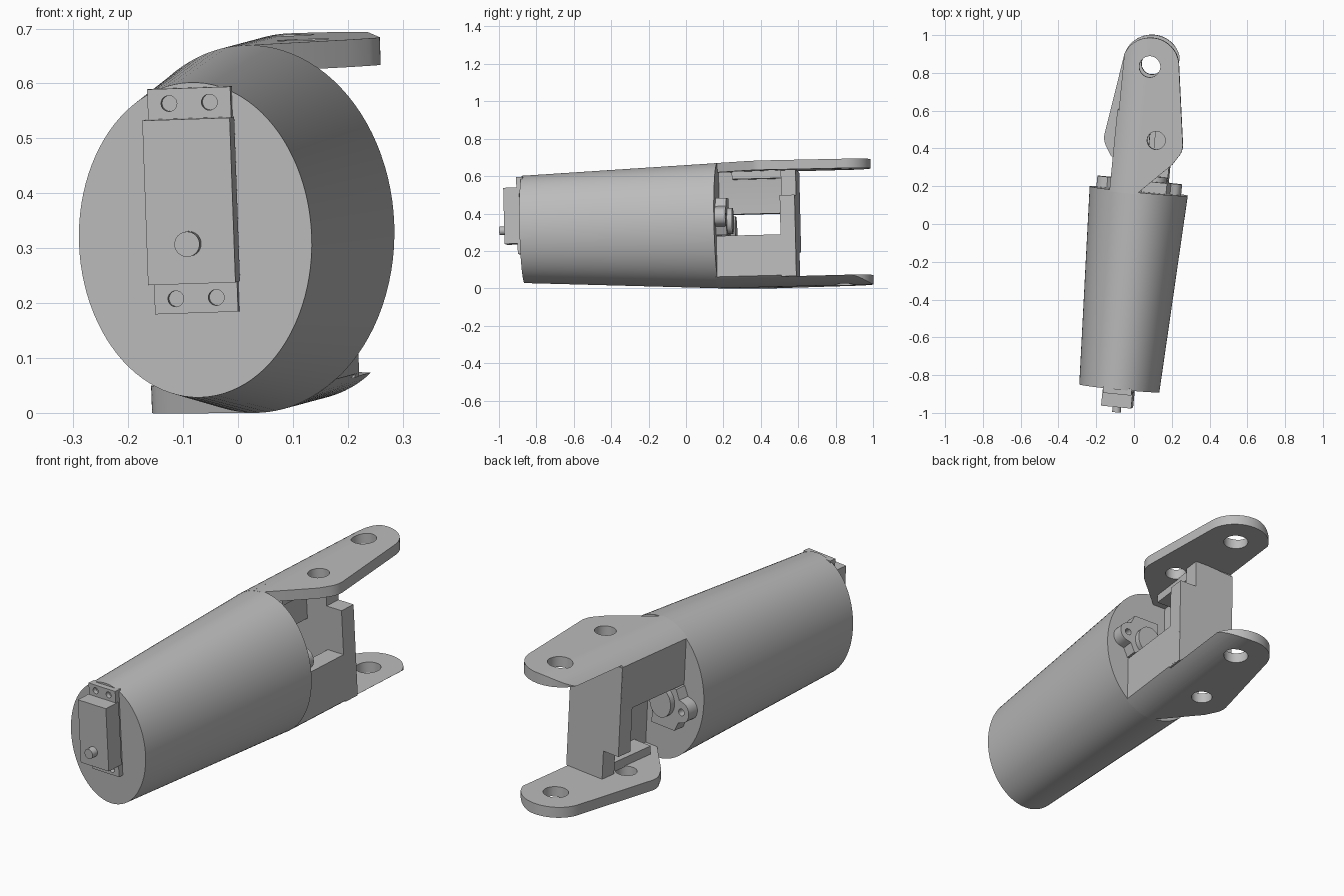
import bpy, bmesh, math
from math import cos, sin, radians, pi
from mathutils import Matrix, Vector

cube = bpy.data.objects.get("Cube")
if cube:
    bpy.data.objects.remove(cube, do_unlink=True)

grey = bpy.data.materials.new("plain grey")
grey.use_nodes = True
grey.diffuse_color = (0.5, 0.5, 0.5, 1)
grey.node_tree.nodes["Principled BSDF"].inputs["Base Color"].default_value = (0.5, 0.5, 0.5, 1)

# Limb frame: x across, y along the limb, z up, origin at the sleeve's wide end
FRAME = (Matrix.Translation((0.025, 0.175, 0.335)) @ Matrix.Rotation(radians(-5.6), 4, 'Z')
         @ Matrix.Rotation(radians(1.5), 4, 'X') @ Matrix.Rotation(radians(-1.9), 4, 'Y'))
HALF_TURN = Matrix.Rotation(pi, 4, 'Y')
A, B = 0.261, 0.335          # half width and half height of the wide end
parts = []


def loft(name, lower, upper):
    """Solid between two matching rings of points."""
    bm = bmesh.new()
    a = [bm.verts.new(p) for p in lower]
    b = [bm.verts.new(p) for p in upper]
    bm.faces.new(a)
    bm.faces.new(b)
    for i in range(len(a)):
        j = (i + 1) % len(a)
        bm.faces.new((a[i], a[j], b[j], b[i]))
    bmesh.ops.recalc_face_normals(bm, faces=bm.faces)
    me = bpy.data.meshes.new(name)
    bm.to_mesh(me)
    bm.free()
    me.materials.append(grey)
    ob = bpy.data.objects.new(name, me)
    bpy.context.scene.collection.objects.link(ob)
    parts.append(ob)
    return ob


def along(name, pts, y0, y1):
    """Cross-section (x, z) pushed along the limb."""
    return loft(name, [(x, y0, z) for x, z in pts], [(x, y1, z) for x, z in pts])


def upright(name, pts, z0, z1):
    """Outline (x, y) pushed upward."""
    return loft(name, [(x, y, z0) for x, y in pts], [(x, y, z1) for x, y in pts])


def rect(x0, x1, z0, z1):
    return [(x0, z0), (x1, z0), (x1, z1), (x0, z1)]


def arc(cx, cy, rx, ry, a0=0, a1=360, n=32):
    closed = a1 - a0 == 360
    steps = n if closed else n + 1
    return [(cx + rx * cos(radians(a0 + (a1 - a0) * i / n)),
             cy + ry * sin(radians(a0 + (a1 - a0) * i / n))) for i in range(steps)]


def cut(ob, tool, operation='DIFFERENCE'):
    mod = ob.modifiers.new("cut", 'BOOLEAN')
    mod.operation, mod.object, mod.solver = operation, tool, 'EXACT'
    bpy.context.view_layer.update()
    me = bpy.data.meshes.new_from_object(ob.evaluated_get(bpy.context.evaluated_depsgraph_get()))
    ob.modifiers.clear()
    ob.data = me
    parts.remove(tool)
    bpy.data.objects.remove(tool, do_unlink=True)


def opposite(ob, name):
    """Half-turn copy about the limb's axis."""
    copy = ob.copy()
    copy.data = ob.data.copy()
    copy.data.transform(HALF_TURN)
    copy.name = name
    bpy.context.scene.collection.objects.link(copy)
    parts.append(copy)


# Tapered oval sleeve
loft("sleeve", [(x, -1.05, z) for x, z in arc(0, 0.0075, 0.213, 0.287, n=96)],
     [(x, 0, z) for x, z in arc(0, 0, A, B, n=96)])

# Fork plate: rounded on one side, with a lobe on the other
plate = upright("upper_fork_plate",
                [(-0.145, -0.01), (0, -0.01), (0.175, 0.165)]
                + arc(0.14, 0.265, 0.08, 0.09, -40, 5, 8)
                + arc(0.007, 0.675, 0.152, 0.148, 5, 180, 28), 0.2, 0.4)
section = along("plate_section", [(0.3, 0.285), (0.3, B)] + arc(0, 0, A, B, 90, 121.7, 14), -0.1, 1)
cut(plate, section, 'INTERSECT')
for x, y, r in ((0.005, 0.669, 0.056), (0.077, 0.284, 0.048)):
    cut(plate, upright("hole", arc(x, y, r, r), 0.1, 0.5))
opposite(plate, "lower_fork_plate")

# Side wall hanging from the plate, with its inner rib
wall = along("upper_side_wall", arc(0, 0, A, B, 100, 123.8, 10)
             + [(-0.145, 0.06), (-0.055, 0.06), (-0.055, 0.29)], -0.01, 0.42)
opposite(wall, "lower_side_wall")
rib = along("upper_rib", rect(-0.06, 0.04, 0.245, 0.29), 0.08, 0.4)
opposite(rib, "lower_rib")

# Stepped cross wall joining both sides
along("cross_wall", [(-0.145, -0.15), (-0.06, -0.15), (-0.06, -0.29), (0.145, -0.285),
                     (0.145, 0.15), (0.06, 0.15), (0.06, 0.29), (-0.145, 0.275)], 0.345, 0.425)

# Mounting lugs on the sleeve's wide end, each with a screw hole and hub
lug = along("right_lug", [(0.02, -0.055), (0.15, -0.055), (0.17, -0.01)]
            + arc(0.185, 0.043, 0.042, 0.048, -80, 80, 12)
            + [(0.17, 0.098), (0.15, 0.143), (0.02, 0.143)], -0.01, 0.058)
cut(lug, along("hole", arc(0.185, 0.043, 0.016, 0.016, n=20), 0.01, 0.1))
opposite(lug, "left_lug")
hub = along("right_hub", arc(0.085, 0.02, 0.06, 0.07), 0.05, 0.085)
opposite(hub, "left_hub")

# Motor on the narrow end
flange = along("motor_flange", rect(-0.076, 0.076, -0.125, 0.285), -1.075, -1.04)
for x in (-0.037, 0.037):
    for z in (-0.098, 0.258):
        cut(flange, along("hole", arc(x, z, 0.0145, 0.0145, n=20), -1.1, -1.055))
along("motor_case", rect(-0.08, 0.08, -0.07, 0.23), -1.145, -1.06)
along("motor_shaft", arc(-0.003, 0.003, 0.023, 0.023), -1.178, -1.14)

# Place every part and smooth the curved faces
bpy.ops.object.select_all(action='DESELECT')
for ob in parts:
    ob.data.transform(FRAME)
    ob.select_set(True)
bpy.context.view_layer.objects.active = parts[0]
bpy.ops.object.shade_smooth_by_angle(angle=radians(30))
